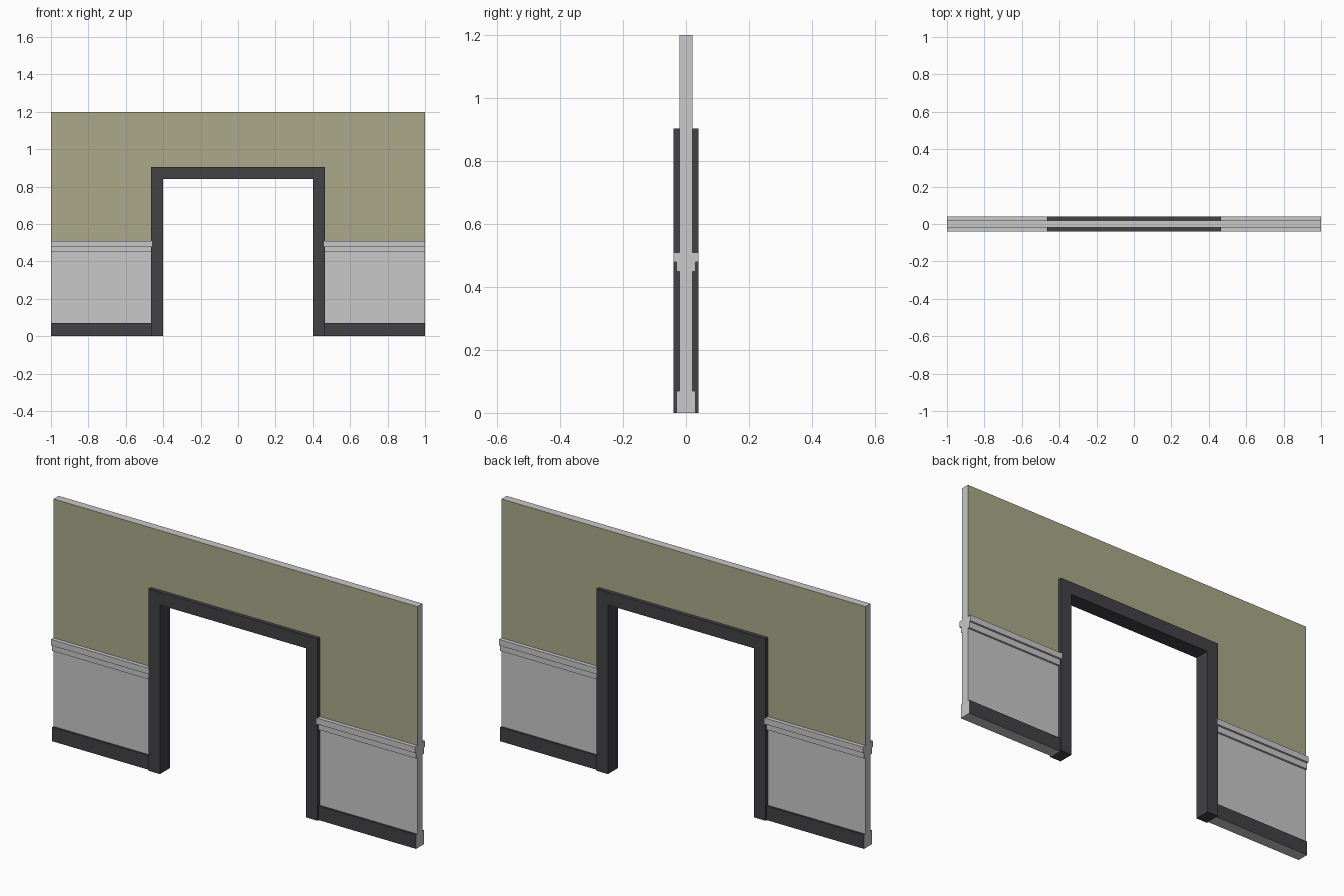
import bpy, bmesh
from mathutils import Vector

if "Cube" in bpy.data.objects:
    bpy.data.objects.remove(bpy.data.objects["Cube"])


def material(name, rgb):
    m = bpy.data.materials.new(name)
    m.diffuse_color = (*rgb, 1)
    m.use_nodes = True
    m.node_tree.nodes["Principled BSDF"].inputs["Base Color"].default_value = m.diffuse_color
    return m


GREY = material("light grey", (0.578, 0.578, 0.578))
OLIVE = material("olive paint", (0.407, 0.402, 0.254))
DARK = material("dark trim", (0.0545, 0.053, 0.0595))


def extrude_profile(name, points, depth, mats, rule=None):
    """Extrude a closed 3D outline along a vector; rule picks the material per face."""
    bm = bmesh.new()
    face = bm.faces.new([bm.verts.new(p) for p in points])
    new = bmesh.ops.extrude_face_region(bm, geom=[face], use_keep_orig=True)["geom"]
    bmesh.ops.translate(bm, vec=Vector(depth),
                        verts=[g for g in new if isinstance(g, bmesh.types.BMVert)])
    bmesh.ops.recalc_face_normals(bm, faces=bm.faces[:])
    bm.normal_update()
    if rule:
        for f in bm.faces:
            f.material_index = rule(f.normal, f.calc_center_median())
    mesh = bpy.data.meshes.new(name)
    bm.to_mesh(mesh)
    bm.free()
    for m in mats:
        mesh.materials.append(m)
    ob = bpy.data.objects.new(name, mesh)
    bpy.context.collection.objects.link(ob)
    return ob


def arch(outer, inner, bottom, top, inner_top, y):
    """Outline of an upside-down U in the xz plane."""
    right = [(inner, inner_top), (inner, bottom), (outer, bottom), (outer, top)]
    pts = right + [(-x, z) for x, z in reversed(right)]
    return [(x, y, z) for x, z in pts]


# Upper wall: painted on both broad faces, plain on the edges
extrude_profile("upper_wall", arch(1.0, 0.46, 0.51, 1.2, 0.9, -0.02), (0, 0.04, 0),
                [GREY, OLIVE], lambda n, c: int(abs(n.y) > 0.5))

# Door frame lining the opening
extrude_profile("door_frame", arch(0.464, 0.402, 0, 0.904, 0.84, -0.039), (0, 0.078, 0), [DARK])

# Lower wall panels with skirting board and stepped rail as one profile
half = [(0.03, 0), (0.03, 0.07), (0.02, 0.07), (0.02, 0.449), (0.03, 0.449),
        (0.03, 0.48), (0.04, 0.48), (0.04, 0.51)]
section = half + [(-y, z) for y, z in reversed(half)]


def skirting(n, c):
    return int(c.z < 0.08 and (abs(n.y) > 0.5 or n.z > 0.5))


for side, label in ((-1, "left"), (1, "right")):
    extrude_profile(label + "_lower_panel", [(side * 0.46, y, z) for y, z in section],
                    (side * 0.54, 0, 0), [GREY, DARK], skirting)
